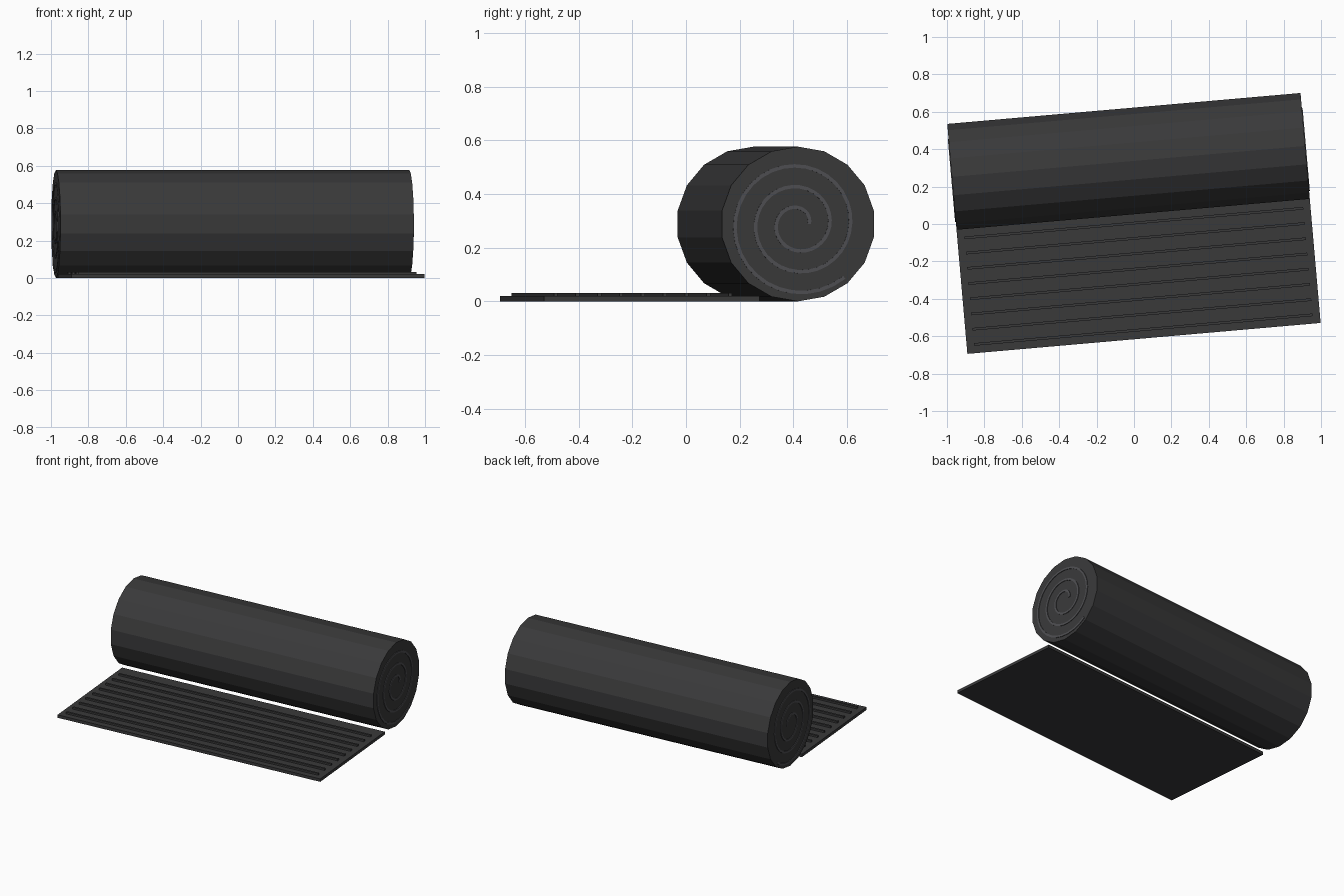
import bpy, bmesh, math
from mathutils import Matrix, Vector

if "Cube" in bpy.data.objects:
    bpy.data.objects.remove(bpy.data.objects["Cube"])

TURN = Matrix.Rotation(math.radians(5), 4, 'Z')   # whole model sits slightly askew
HALF = 0.948                                      # half length of mat and roll
R, ROLL_V = 0.2885, 0.336                         # roll radius and centre


def material(name, rgb):
    m = bpy.data.materials.new(name)
    m.diffuse_color = (*rgb, 1)
    m.use_nodes = True
    m.node_tree.nodes["Principled BSDF"].inputs["Base Color"].default_value = m.diffuse_color
    return m


RUBBER = material("dark rubber", (0.041, 0.041, 0.042))
RIB = material("rib grey", (0.078, 0.078, 0.084))
LINE = material("spiral grey", (0.078, 0.078, 0.084))


def finish(name, bm, mat):
    bmesh.ops.recalc_face_normals(bm, faces=bm.faces)
    bm.transform(TURN)
    me = bpy.data.meshes.new(name)
    bm.to_mesh(me)
    bm.free()
    me.materials.append(mat)
    ob = bpy.data.objects.new(name, me)
    bpy.context.collection.objects.link(ob)


def box(bm, lo, hi):
    lo, hi = Vector(lo), Vector(hi)
    bmesh.ops.create_cube(bm, size=1, matrix=Matrix.Translation((lo + hi) / 2)
                          @ Matrix.Diagonal((*(hi - lo), 1)))


# flat unrolled sheet
bm = bmesh.new()
box(bm, (-HALF, -0.614, 0), (HALF, 0.193, 0.02))
finish("mat_sheet", bm, RUBBER)

# raised ribs across the sheet
bm = bmesh.new()
for i in range(9):
    v = -0.567 + i * 0.0817
    box(bm, (-0.909, v - 0.007, 0.018), (0.909, v + 0.007, 0.032))
finish("mat_ribs", bm, RUBBER)

# rolled part: 18-sided cylinder, one vertex at the top
bm = bmesh.new()
ring = [bm.verts.new((-HALF, ROLL_V + R * math.sin(i * math.tau / 18),
                      R + R * math.cos(i * math.tau / 18))) for i in range(18)]
face = bm.faces.new(ring)
ext = bmesh.ops.extrude_face_region(bm, geom=[face], use_keep_orig=True)
bmesh.ops.translate(bm, vec=(2 * HALF, 0, 0),
                    verts=[g for g in ext["geom"] if isinstance(g, bmesh.types.BMVert)])
finish("roll", bm, RUBBER)

# spiral strip on each end of the roll
STEPS, TURNS, W = 90, 2.864, 0.0065
for side, label in ((1, "right"), (-1, "left")):
    bm = bmesh.new()
    prev = None
    for i in range(STEPS + 1):
        t = TURNS * i / STEPS
        a, r = t * math.tau, 0.042 + 0.0775 * t
        loop = [bm.verts.new((side * x, ROLL_V + (r + d) * math.cos(a),
                              R + (r + d) * math.sin(a)))
                for x, d in ((HALF - 0.003, -W), (HALF + 0.004, -W),
                             (HALF + 0.004, W), (HALF - 0.003, W))]
        if prev:
            for k in range(4):
                bm.faces.new((prev[k], prev[k - 1], loop[k - 1], loop[k]))
        if i in (0, STEPS):
            bm.faces.new(loop)
        prev = loop
    finish("spiral_" + label, bm, LINE)
